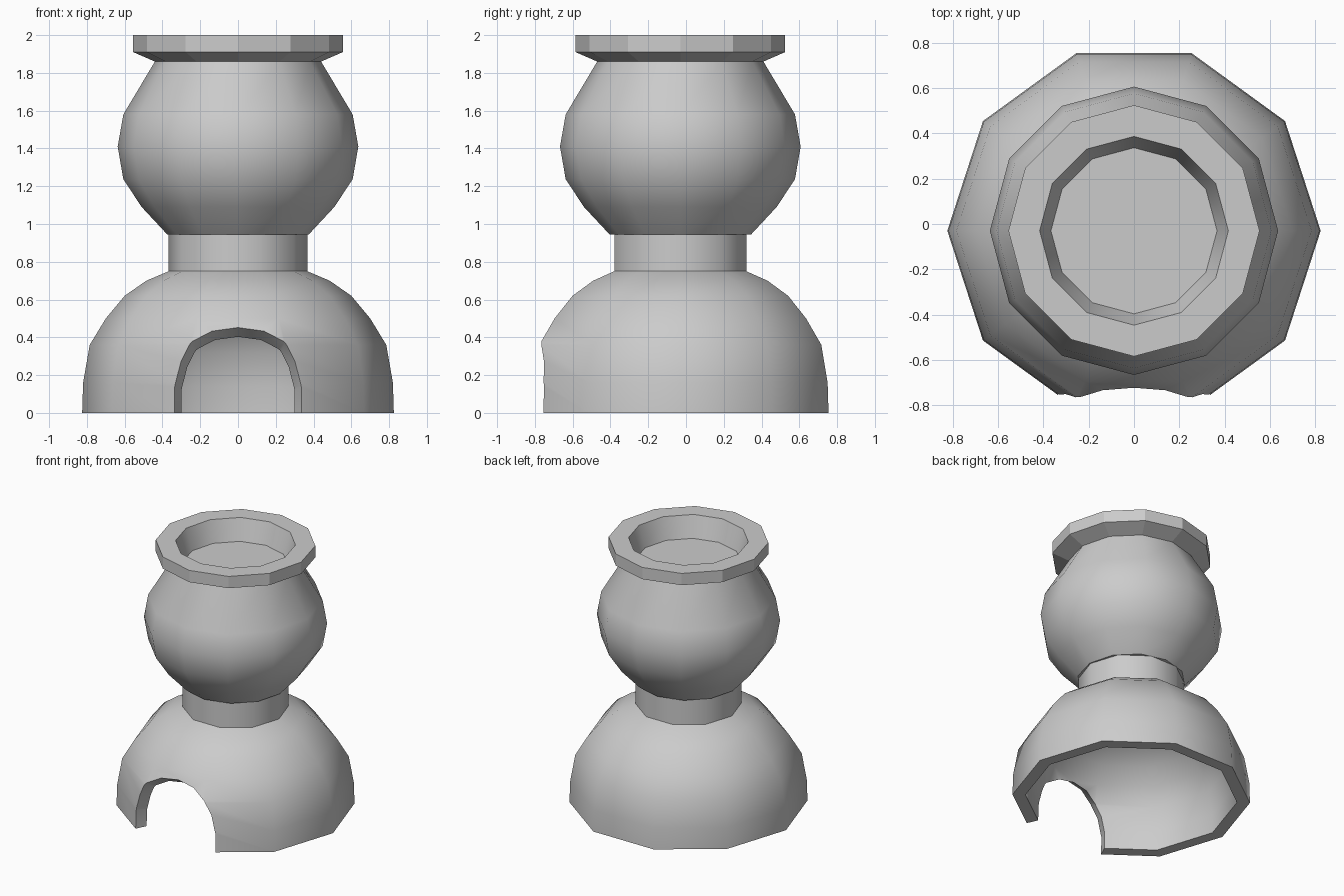
import bpy, bmesh
from math import cos, sin, pi, radians

if "Cube" in bpy.data.objects:
    bpy.data.objects.remove(bpy.data.objects["Cube"])

CY = -0.03  # shared axis of all turned parts


def finish(name, bm, smooth):
    bmesh.ops.recalc_face_normals(bm, faces=bm.faces)
    me = bpy.data.meshes.new(name)
    bm.to_mesh(me)
    bm.free()
    ob = bpy.data.objects.new(name, me)
    bpy.context.collection.objects.link(ob)
    if smooth:
        shade(ob, smooth)
    return ob


def activate(ob):
    bpy.ops.object.select_all(action='DESELECT')
    ob.select_set(True)
    bpy.context.view_layer.objects.active = ob


def shade(ob, degrees):
    activate(ob)
    bpy.ops.object.shade_smooth_by_angle(angle=radians(degrees))


def lathe(name, profile, sides, closed=False, smooth=None):
    """Turn an (r, z) profile round the axis; r = 0 makes a flat cap."""
    bm = bmesh.new()
    rings = [[bm.verts.new((r * cos(2 * pi * i / sides), CY + r * sin(2 * pi * i / sides), z))
              for i in range(sides)] for r, z in profile if r > 0]
    pairs = list(zip(rings, rings[1:]))
    if closed:
        pairs.append((rings[-1], rings[0]))
    for a, b in pairs:
        for i in range(sides):
            j = (i + 1) % sides
            bm.faces.new((a[i], a[j], b[j], b[i]))
    if profile[0][0] == 0:
        bm.faces.new(rings[0])
    if profile[-1][0] == 0:
        bm.faces.new(rings[-1])
    return finish(name, bm, smooth)


# hollow dome base with neck, ten sides
outer = [(.825, 0), (.82, .16), (.785, .36), (.70, .50), (.60, .62),
         (.485, .70), (.367, .75), (.367, .945)]
inner = [(.28, .945), (.28, .68), (.43, .62), (.53, .55),
         (.625, .445), (.70, .32), (.73, .14), (.735, 0)]
base = lathe("dome_base", outer + inner, 10, closed=True)

# arched doorway: cutter tapers towards the dome centre
half = [(.325, -.1), (.325, .135), (.292, .265), (.237, .355), (.137, .43)]
arch = half + [(0, .456)] + [(-x, z) for x, z in reversed(half)]
bm = bmesh.new()
ends = [[bm.verts.new((x * s, CY - .7 * s, z * s)) for x, z in arch] for s in (.5, 1.5)]
for e in ends:
    bm.faces.new(e)
for i in range(len(arch)):
    j = (i + 1) % len(arch)
    bm.faces.new((ends[0][i], ends[0][j], ends[1][j], ends[1][i]))
cutter = finish("door_cutter", bm, None)
cutter.hide_render = True

mod = base.modifiers.new("doorway", 'BOOLEAN')
mod.operation = 'DIFFERENCE'
mod.solver = 'EXACT'
mod.object = cutter
activate(base)
bpy.ops.object.modifier_apply(modifier=mod.name)
bpy.data.objects.remove(cutter)
shade(base, 50)

# round bowl with a shallow well in its top, twelve sides
lathe("bowl", [(0, .945), (.375, .945), (.51, 1.09), (.607, 1.237), (.637, 1.41),
               (.607, 1.58), (.44, 1.86), (.417, 2), (.367, 1.84), (0, 1.84)],
      12, smooth=40)

# faceted rim
lathe("rim", [(.44, 1.86), (.555, 1.91), (.555, 2), (.417, 2)], 12)
